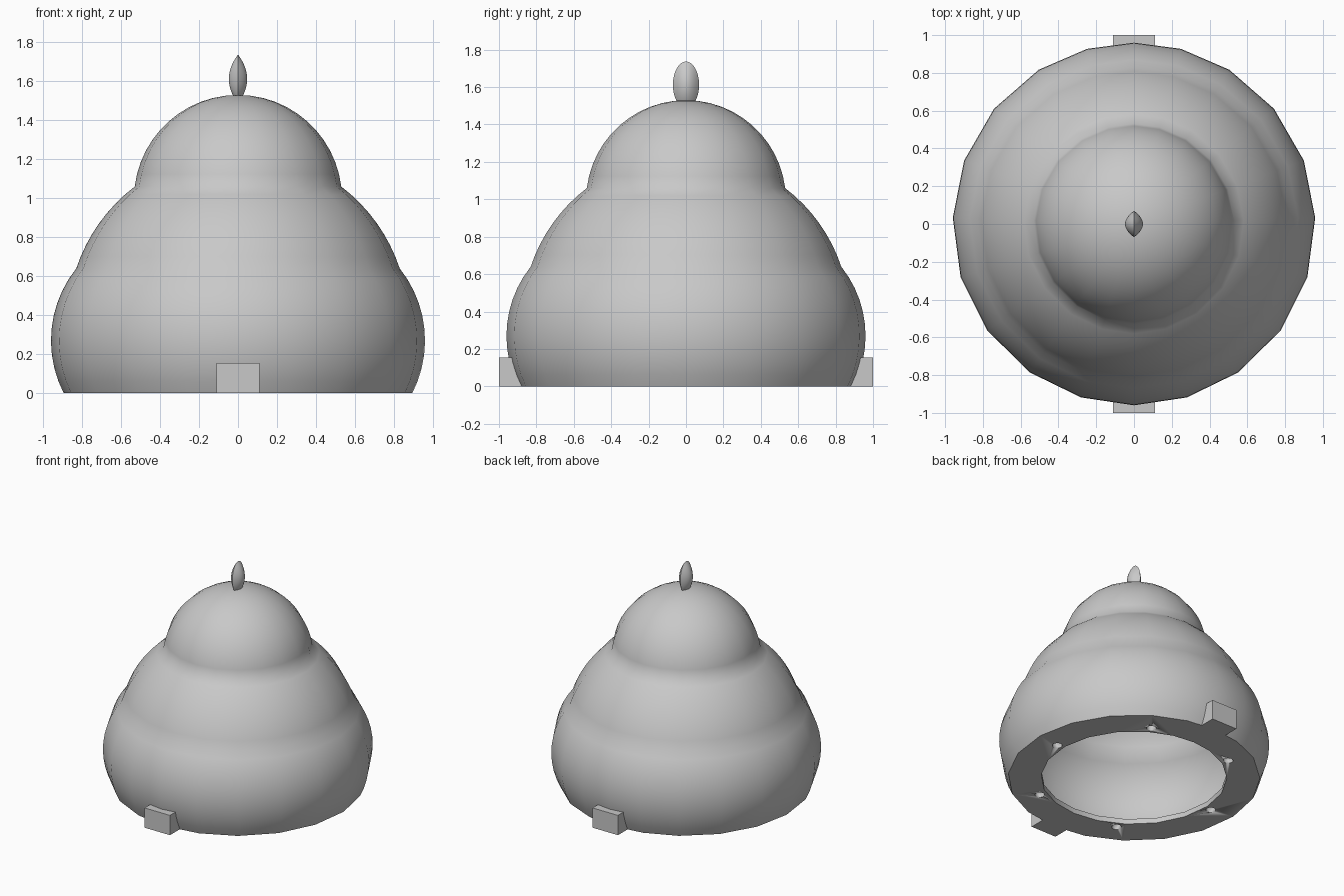
import bpy, bmesh
from math import sin, cos, pi, radians, sqrt

if "Cube" in bpy.data.objects:
    bpy.data.objects.remove(bpy.data.objects["Cube"], do_unlink=True)

grey = bpy.data.materials.new("plain grey")
grey.use_nodes = True
COLOR = (0.58, 0.58, 0.58, 1)
grey.diffuse_color = COLOR
grey.node_tree.nodes["Principled BSDF"].inputs["Base Color"].default_value = COLOR


def finish(bm, name, angle=50):
    bmesh.ops.recalc_face_normals(bm, faces=bm.faces)
    mesh = bpy.data.meshes.new(name)
    bm.to_mesh(mesh)
    bm.free()
    mesh.materials.append(grey)
    obj = bpy.data.objects.new(name, mesh)
    bpy.context.collection.objects.link(obj)
    bpy.ops.object.select_all(action='DESELECT')
    bpy.context.view_layer.objects.active = obj
    obj.select_set(True)
    bpy.ops.object.shade_smooth_by_angle(angle=radians(angle))
    return obj


def lathe(profile, angles, place):
    """Sweep (radius, height) points round an axis; zero radius becomes a pole."""
    bm = bmesh.new()
    n = len(angles)
    rings = []
    for r, h in profile:
        if r < 1e-5:
            rings.append([bm.verts.new(place(0, 0, h))] * n)
        else:
            rings.append([bm.verts.new(place(r, a, h)) for a in angles])
    for lo, hi in zip(rings, rings[1:]):
        for i in range(n):
            j = (i + 1) % n
            quad = list(dict.fromkeys((lo[i], lo[j], hi[j], hi[i])))
            if len(quad) > 2:
                bm.faces.new(quad)
    return bm


def arc(axis_r, center_z, radius, z0, z1, steps):
    """Points of a bulging tier between two heights, spaced by angle."""
    from math import asin
    a0, a1 = (asin(max(-1, min(1, (z - center_z) / radius))) for z in (z0, z1))
    pts = []
    for k in range(steps + 1):
        a = a0 + (a1 - a0) * k / steps
        pts.append((axis_r + radius * cos(a), center_z + radius * sin(a)))
    return pts


def tiers(wall):
    """Three stacked bulges, moved inward by the wall thickness."""
    low = arc(0.368, 0.27, 0.592 - wall, 0.04 if wall else 0, 0.64 - wall / 3, 10)
    mid = arc(0, 0.364, 0.875 - wall, 0.64 - wall / 3, 1.06 - wall / 2, 8)
    top = arc(0, 0.996, 0.534 - wall, 1.06 - wall / 2, 1.53 - wall, 12)
    top[-1] = (0, 1.53 - wall)
    return low + mid[1:] + top[1:]


# Hollow body: outer tiers, inner tiers and an inward base flange
half = [-90, -73, -55, -36, -17, 2, 20.5, 39.5, 58.3, 75, 90]
angles = [radians(a) for a in half] + [pi - radians(a) for a in half[-2:0:-1]]
upright = lambda r, a, h: (r * cos(a), r * sin(a), h)
outer = tiers(0)
inner = tiers(0.08)
profile = [(0.66, 0.04), (0.66, 0)] + outer
bm = lathe(profile, angles, upright)
bm_in = lathe([(0.66, 0.04)] + inner, angles, upright)
joined = bpy.data.meshes.new("cavity")
bm_in.to_mesh(joined)
bm_in.free()
bm.from_mesh(joined)
bpy.data.meshes.remove(joined)
bmesh.ops.remove_doubles(bm, verts=bm.verts, dist=0.0005)
body = finish(bm, "domed_body")

# Six screw holes through the flange
bm = bmesh.new()
for k in range(6):
    a = k * pi / 3
    made = bmesh.ops.create_cone(bm, cap_ends=True, segments=16, radius1=0.035,
                                 radius2=0.035, depth=0.12)
    bmesh.ops.translate(bm, verts=made["verts"], vec=(0.712 * cos(a), 0.712 * sin(a), 0))
cutter = finish(bm, "screw_hole_cutter")
cutter.hide_render = True
cut = body.modifiers.new("screw_holes", 'BOOLEAN')
cut.operation = 'DIFFERENCE'
cut.solver = 'EXACT'
cut.object = cutter
bpy.context.view_layer.objects.active = body
bpy.ops.object.modifier_apply(modifier=cut.name)
bpy.data.objects.remove(cutter, do_unlink=True)

# Square tabs at the front and back of the base
for name, side in (("front_tab", -1), ("back_tab", 1)):
    bm = bmesh.new()
    bmesh.ops.create_cube(bm, size=1)
    for v in bm.verts:
        v.co = (v.co.x * 0.22, side * (0.935 + v.co.y * 0.13), (v.co.z + 0.5) * 0.155)
    finish(bm, name, 30)

# Lens-shaped finial with a sharp rim in the front-to-back plane
steps = [k / 8 for k in range(-8, 9)]
lens = [(1 - abs(t), 0.047 * (1 - (1 - abs(t)) ** 2) * (1 if t > 0 else -1)) for t in steps]
bm = lathe(lens, [k * pi / 16 for k in range(32)],
           lambda r, a, h: (h, 0.07 * r * cos(a), 1.612 + 0.125 * r * sin(a)))
finish(bm, "finial", 50)
